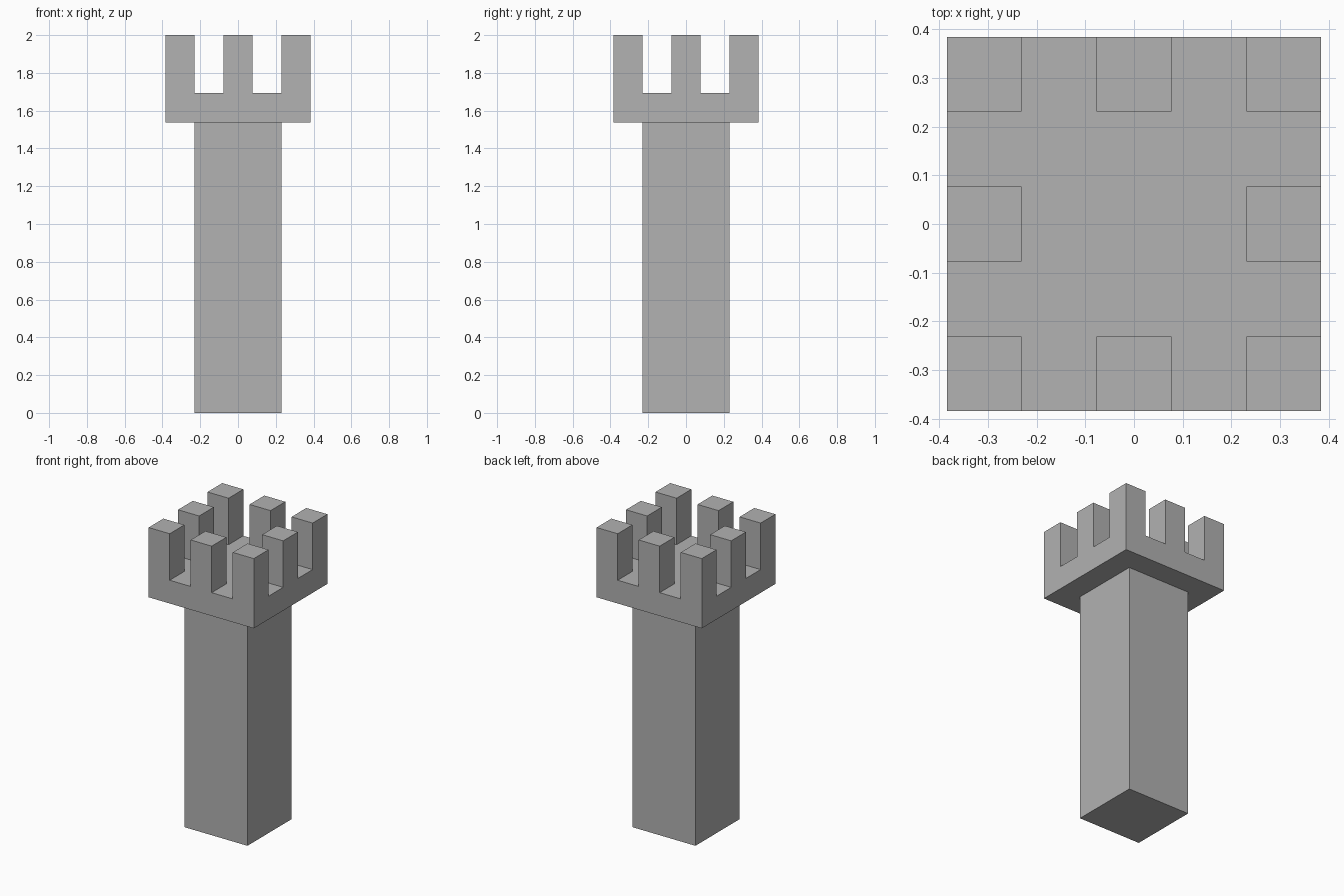
import bpy
import bmesh

cube = bpy.data.objects.get("Cube")
if cube:
    bpy.data.objects.remove(cube, do_unlink=True)

U = 2 / 13            # one stone block
SHAFT_TOP = 10 * U
DECK = 11 * U
TOP = 13 * U

stone = bpy.data.materials.new("grey_stone")
stone.use_nodes = True
grey = (0.445, 0.445, 0.445, 1)
stone.diffuse_color = grey
stone.node_tree.nodes["Principled BSDF"].inputs["Base Color"].default_value = grey


def block(blocks, z0, z1):
    """Square box on a grid of unit blocks, open only in its subdivision."""
    bm = bmesh.new()
    bmesh.ops.create_grid(bm, x_segments=blocks, y_segments=blocks, size=blocks * U / 2)
    for v in bm.verts:
        v.co.z = z0
    grown = bmesh.ops.extrude_face_region(bm, geom=bm.faces[:])["geom"]
    for v in grown:
        if isinstance(v, bmesh.types.BMVert):
            v.co.z = z1
    bmesh.ops.recalc_face_normals(bm, faces=bm.faces[:])
    return bm


def finish(bm, name):
    """Merge flat faces and make the object."""
    bmesh.ops.dissolve_limit(bm, angle_limit=0.01, verts=bm.verts[:], edges=bm.edges[:])
    bmesh.ops.recalc_face_normals(bm, faces=bm.faces[:])
    mesh = bpy.data.meshes.new(name)
    bm.to_mesh(mesh)
    bm.free()
    mesh.materials.append(stone)
    obj = bpy.data.objects.new(name, mesh)
    bpy.context.collection.objects.link(obj)


# Square tower shaft
finish(block(3, 0, SHAFT_TOP), "tower_shaft")

# Overhanging platform with merlons raised from every second rim cell
bm = block(5, SHAFT_TOP, DECK)
rim = []
for f in bm.faces:
    c = f.calc_center_median()
    col, row = round(c.x / U), round(c.y / U)
    if c.z > DECK - 0.01 and col % 2 == 0 and row % 2 == 0 and (col or row):
        rim.append(f)
for f in bmesh.ops.extrude_discrete_faces(bm, faces=rim)["faces"]:
    for v in f.verts:
        v.co.z = TOP
finish(bm, "battlement")
